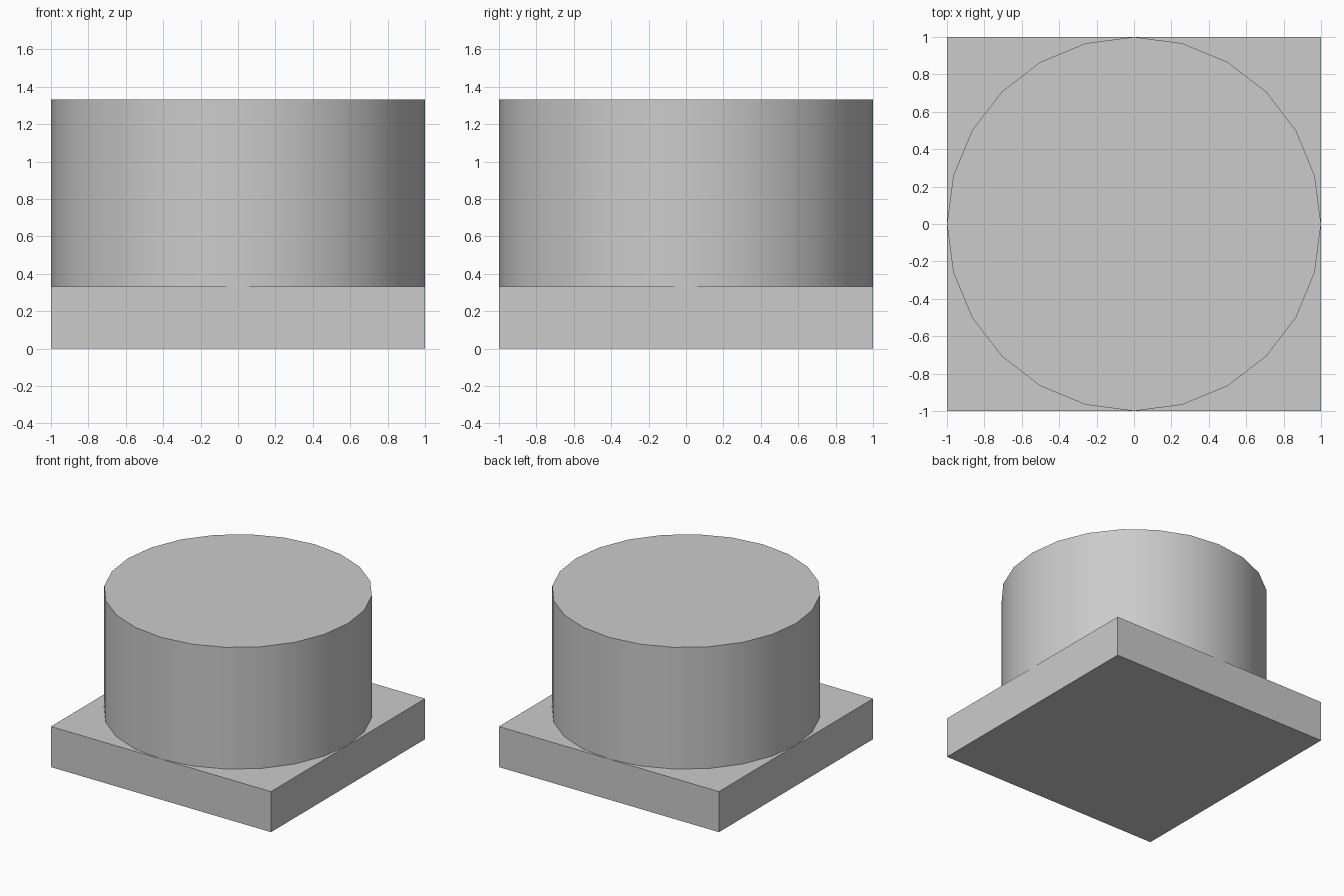
import bpy
import math

cube = bpy.data.objects.get("Cube")
if cube:
    bpy.data.objects.remove(cube, do_unlink=True)

# Single plain grey
grey = bpy.data.materials.new("light_grey")
grey.use_nodes = True
colour = (0.6, 0.6, 0.6, 1)
grey.diffuse_color = colour
grey.node_tree.nodes["Principled BSDF"].inputs["Base Color"].default_value = colour

BASE_HEIGHT = 1 / 3
DRUM_HEIGHT = 1.0


def finish(name):
    obj = bpy.context.object
    obj.name = name
    obj.data.name = name
    obj.data.materials.append(grey)
    return obj


# Square base slab
bpy.ops.mesh.primitive_cube_add(size=2, location=(0, 0, BASE_HEIGHT / 2))
base = finish("square_base")
base.scale.z = BASE_HEIGHT / 2
bpy.ops.object.transform_apply(location=False, rotation=False, scale=True)

# Round drum, smooth side with sharp rims
bpy.ops.mesh.primitive_cylinder_add(
    vertices=24, radius=1, depth=DRUM_HEIGHT,
    location=(0, 0, BASE_HEIGHT + DRUM_HEIGHT / 2))
finish("round_drum")
bpy.ops.object.shade_smooth_by_angle(angle=math.radians(30))
